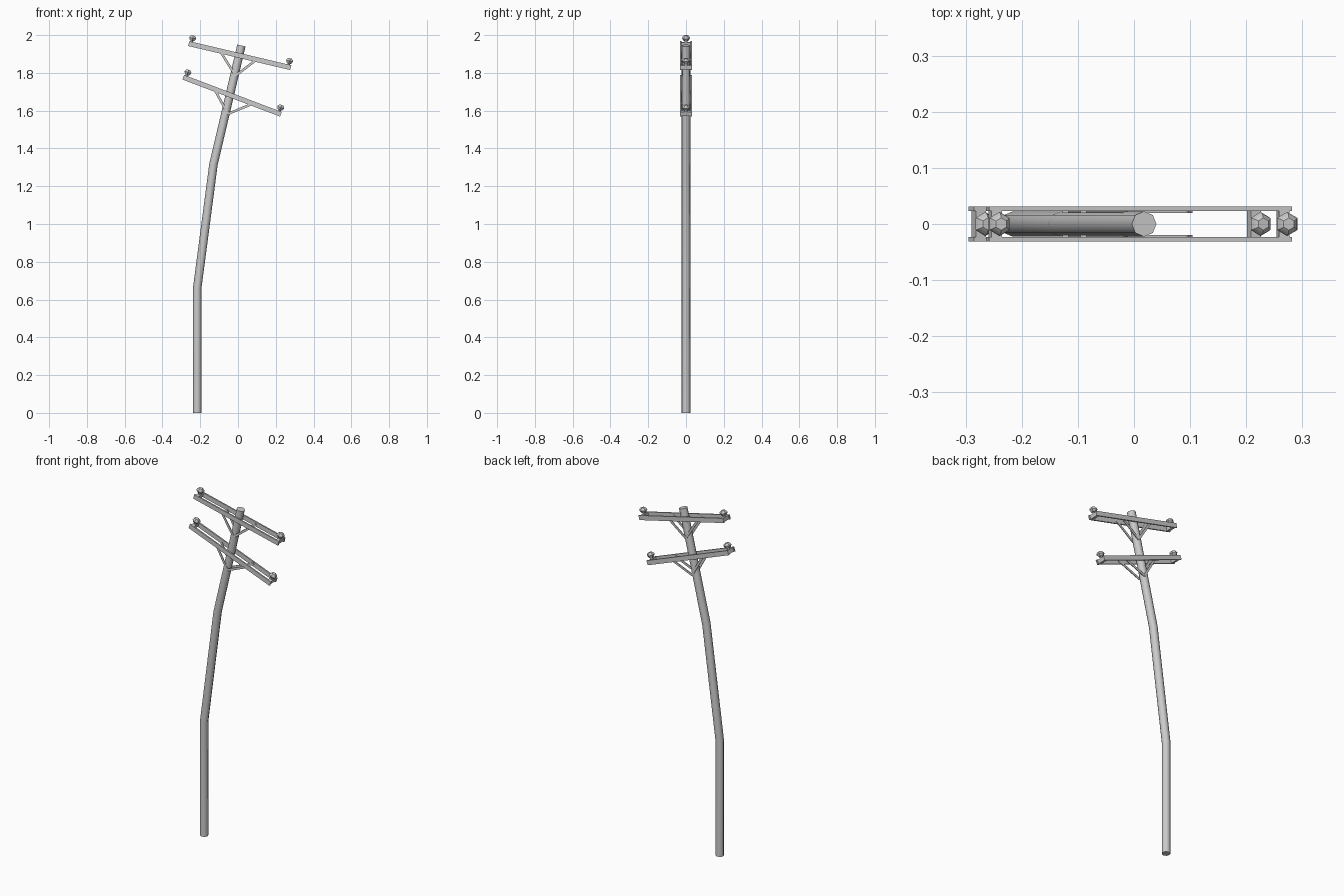
import bpy, bmesh, math
from mathutils import Vector, Matrix

if "Cube" in bpy.data.objects:
    bpy.data.objects.remove(bpy.data.objects["Cube"])


def finish(name, bm, angle=None):
    bmesh.ops.recalc_face_normals(bm, faces=bm.faces)
    me = bpy.data.meshes.new(name)
    bm.to_mesh(me)
    bm.free()
    ob = bpy.data.objects.new(name, me)
    bpy.context.collection.objects.link(ob)
    if angle:
        bpy.ops.object.select_all(action='DESELECT')
        ob.select_set(True)
        bpy.context.view_layer.objects.active = ob
        bpy.ops.object.shade_smooth_by_angle(angle=math.radians(angle))
    return ob


def loft(name, rings, angle):
    """Skin a list of vertex rings and cap both ends."""
    bm = bmesh.new()
    loops = [[bm.verts.new(p) for p in ring] for ring in rings]
    n = len(loops[0])
    for a, b in zip(loops, loops[1:]):
        for i in range(n):
            j = (i + 1) % n
            bm.faces.new((a[i], a[j], b[j], b[i]))
    bm.faces.new(loops[0])
    bm.faces.new(loops[-1])
    return finish(name, bm, angle)


def box(name, center, size, matrix):
    bm = bmesh.new()
    bmesh.ops.create_cube(bm, size=1)
    bmesh.ops.scale(bm, vec=size, verts=bm.verts)
    bmesh.ops.translate(bm, vec=center, verts=bm.verts)
    bmesh.ops.transform(bm, matrix=matrix, verts=bm.verts)
    return finish(name, bm)


def frame(a, b):
    """Matrix at the midpoint of a-b, local x along a-b in the xz plane."""
    tilt = math.atan2(a[1] - b[1], b[0] - a[0])
    mid = Vector(((a[0] + b[0]) / 2, 0, (a[1] + b[1]) / 2))
    return Matrix.Translation(mid) @ Matrix.Rotation(tilt, 4, 'Y'), math.dist(a, b)


# Bent pole: (x, z, ring tilt in degrees)
R = 0.0225
rings = []
for x, z, tilt in [(-0.216, 0, 0), (-0.216, 0.66, 3.5), (-0.13, 1.315, 10), (0.018, 1.945, 13.2)]:
    m = Matrix.Translation((x, 0, z)) @ Matrix.Rotation(math.radians(tilt), 4, 'Y')
    rings.append([m @ Vector((R * math.cos(k * math.pi / 4), R * math.sin(k * math.pi / 4), 0))
                  for k in range(8)])
loft("pole", rings, 50)

# Insulator profile: (radius, height above arm centre)
PROFILE = [(0.008, 0.010), (0.008, 0.019), (0.014, 0.020), (0.0215, 0.033), (0.0185, 0.041), (0.011, 0.047)]

# Cross-arms: rail ends, brace foot, brace heads
ARMS = {
    "upper": ((-0.261, 1.955), (0.279, 1.828), (-0.013, 1.785), (-0.09, 1.908), (0.10, 1.872)),
    "lower": ((-0.290, 1.777), (0.227, 1.581), (-0.053, 1.583), (-0.122, 1.708), (0.085, 1.640)),
}
for level, (left, right, foot, head_l, head_r) in ARMS.items():
    m, length = frame(left, right)
    for s, face in ((-1, "front"), (1, "back")):
        box(f"{level}_rail_{face}", (0, s * 0.027, 0), (length, 0.008, 0.026), m)
        for head, side in ((head_l, "left"), (head_r, "right")):
            bmx, blen = frame(*sorted((foot, head)))
            box(f"{level}_brace_{face}_{side}", (0, s * 0.0212, 0), (blen, 0.004, 0.013), bmx)
    for s, side in ((-1, "left"), (1, "right")):
        u = s * (length / 2 - 0.014)
        box(f"{level}_spacer_{side}", (u, 0, 0), (0.019, 0.047, 0.022), m)
        loft(f"{level}_insulator_{side}",
             [[m @ Vector((u + r * math.sin(k * math.pi / 3), r * math.cos(k * math.pi / 3), h))
               for k in range(6)] for r, h in PROFILE], 30)
